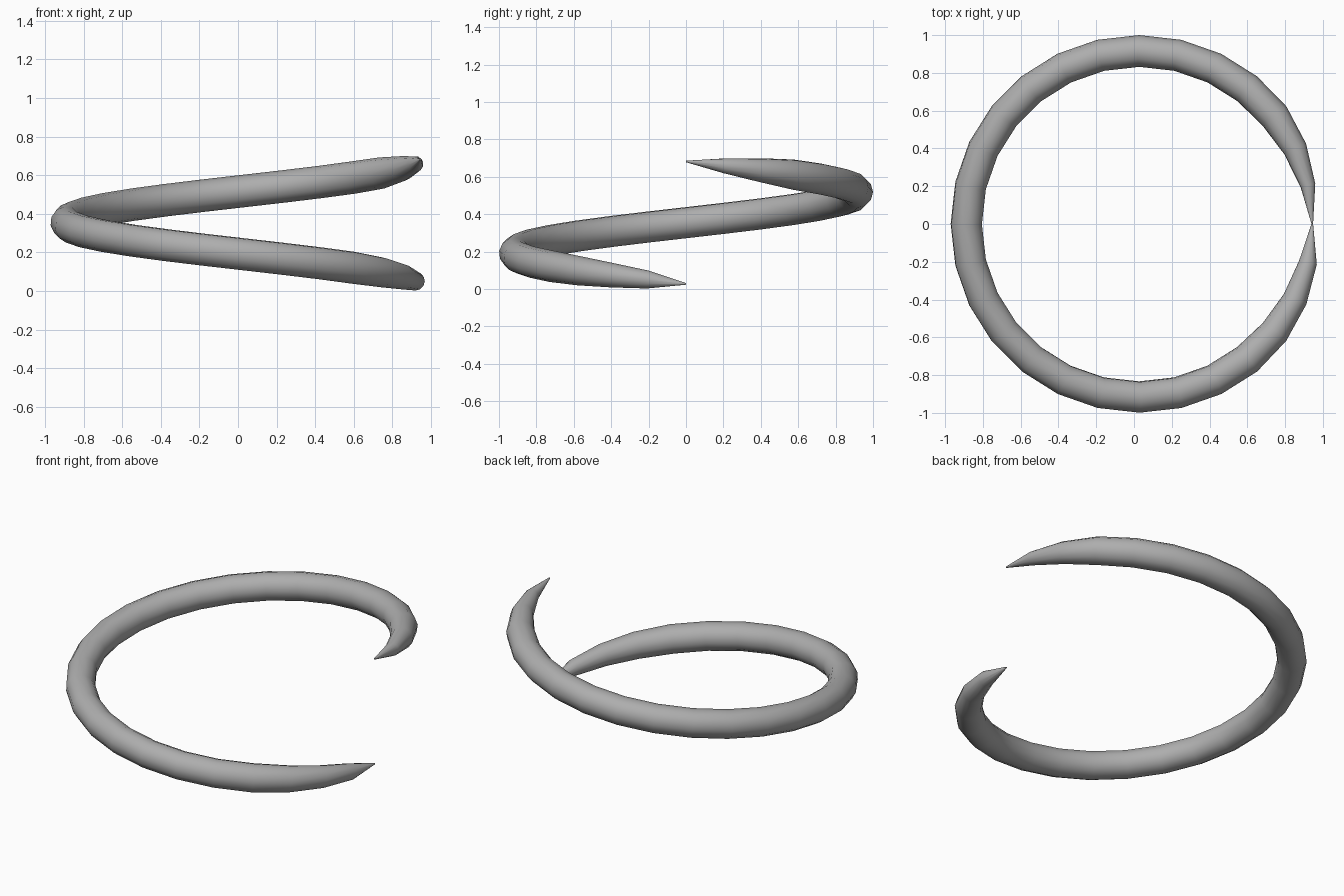
import bpy
import math

if "Cube" in bpy.data.objects:
    bpy.data.objects.remove(bpy.data.objects["Cube"])

STEPS = 28            # rings per single turn
R, TUBE = 0.916, 0.084
Z0, RISE = 0.027, 0.655
CX = 0.028
TAPER_LOW = [0.05, 0.57, 0.78, 0.93]
TAPER_TOP = [0.05, 0.48, 0.77, 0.97]


def thickness(i):
    if i < len(TAPER_LOW):
        return TAPER_LOW[i]
    if STEPS - i < len(TAPER_TOP):
        return TAPER_TOP[STEPS - i]
    return 1.0


# One-turn helix path, pointed at both ends
curve = bpy.data.curves.new("spiral_ring", 'CURVE')
curve.dimensions = '3D'
curve.bevel_depth = TUBE
curve.bevel_resolution = 4
curve.use_fill_caps = True
spline = curve.splines.new('POLY')
spline.points.add(STEPS)
for i, p in enumerate(spline.points):
    a = -2 * math.pi * i / STEPS
    p.co = (CX + R * math.cos(a), R * math.sin(a), Z0 + RISE * i / STEPS, 1)
    p.radius = thickness(i)

# Dark grey finish
grey = bpy.data.materials.new("dark_grey")
grey.diffuse_color = (0.42, 0.42, 0.42, 1)
grey.use_nodes = True
grey.node_tree.nodes["Principled BSDF"].inputs["Base Color"].default_value = grey.diffuse_color
curve.materials.append(grey)

ring = bpy.data.objects.new("spiral_ring", curve)
bpy.context.collection.objects.link(ring)

# Turn the swept tube into a smooth mesh
bpy.context.view_layer.objects.active = ring
ring.select_set(True)
bpy.ops.object.convert(target='MESH')
bpy.ops.object.shade_smooth()
